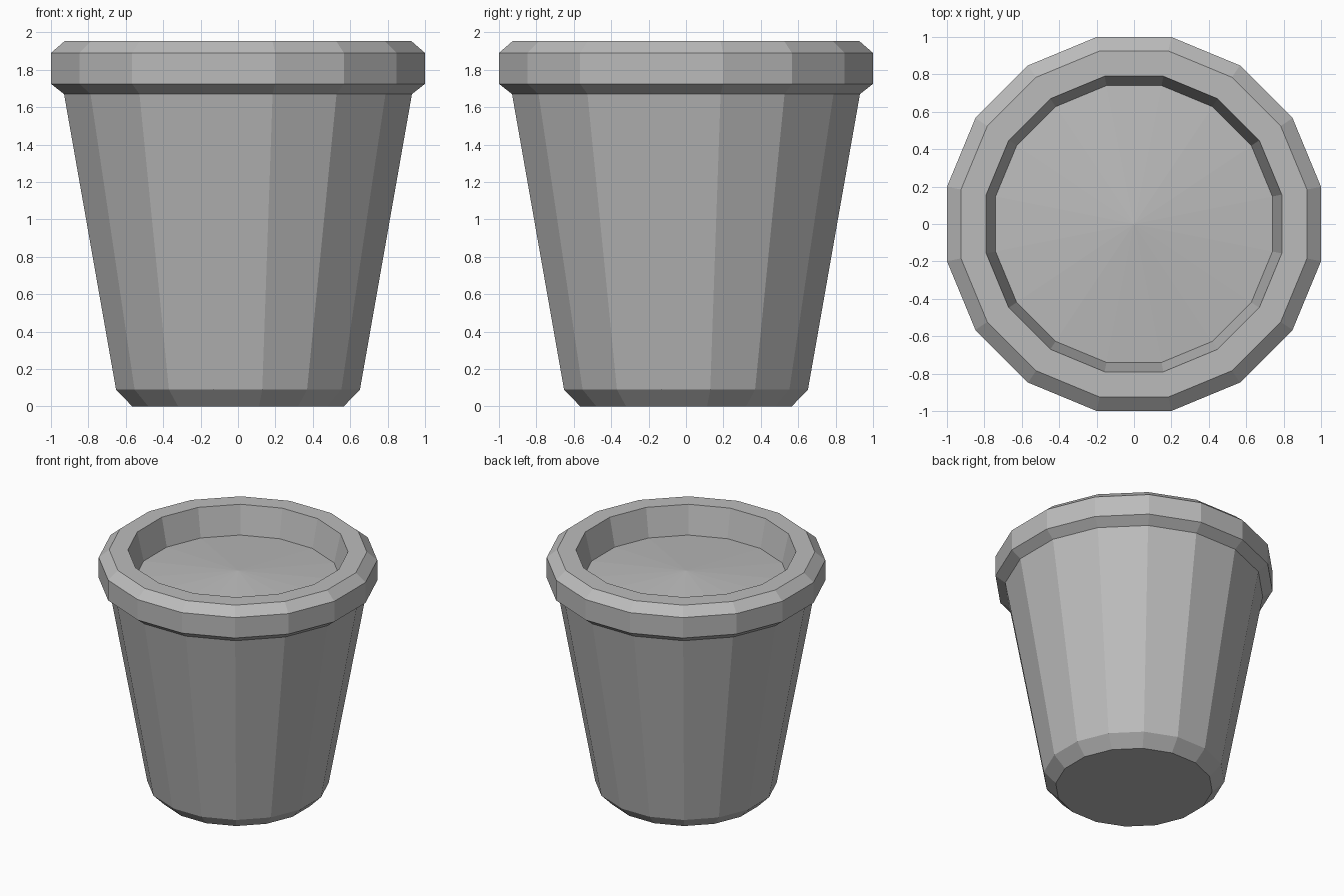
import bpy, bmesh, math

if "Cube" in bpy.data.objects:
    bpy.data.objects.remove(bpy.data.objects["Cube"])

SIDES = 16
grey = bpy.data.materials.new("grey clay")
grey.diffuse_color = (0.5, 0.5, 0.5, 1)
grey.use_nodes = True
grey.node_tree.nodes["Principled BSDF"].inputs["Base Color"].default_value = grey.diffuse_color


def lathe(name, profile):
    """Revolve (flat half-width, height) points; a zero radius makes a pole."""
    bm = bmesh.new()
    rings = []
    for r, z in profile:
        if r == 0:
            rings.append([bm.verts.new((0, 0, z))] * SIDES)
            continue
        corner = r / math.cos(math.pi / SIDES)
        angles = [(i + 0.5) * 2 * math.pi / SIDES for i in range(SIDES)]
        rings.append([bm.verts.new((corner * math.cos(a), corner * math.sin(a), z))
                      for a in angles])
    for low, high in zip(rings, rings[1:]):
        for i in range(SIDES):
            j = (i + 1) % SIDES
            corners = dict.fromkeys((low[i], low[j], high[j], high[i]))
            bm.faces.new(list(corners))
    mesh = bpy.data.meshes.new(name)
    bm.to_mesh(mesh)
    bm.free()
    mesh.materials.append(grey)
    obj = bpy.data.objects.new(name, mesh)
    bpy.context.collection.objects.link(obj)
    return obj


# Tapered pot: base, bevelled foot, wall, overhanging rim, inner wall
lathe("pot", [(0, 0), (0.565, 0), (0.652, 0.09), (0.93, 1.67), (1.0, 1.725),
              (1.0, 1.89), (0.925, 1.955), (0.79, 1.955), (0.74, 1.73)])

# Slightly mounded soil inside the rim
lathe("soil", [(0.74, 1.73), (0, 1.795)])
